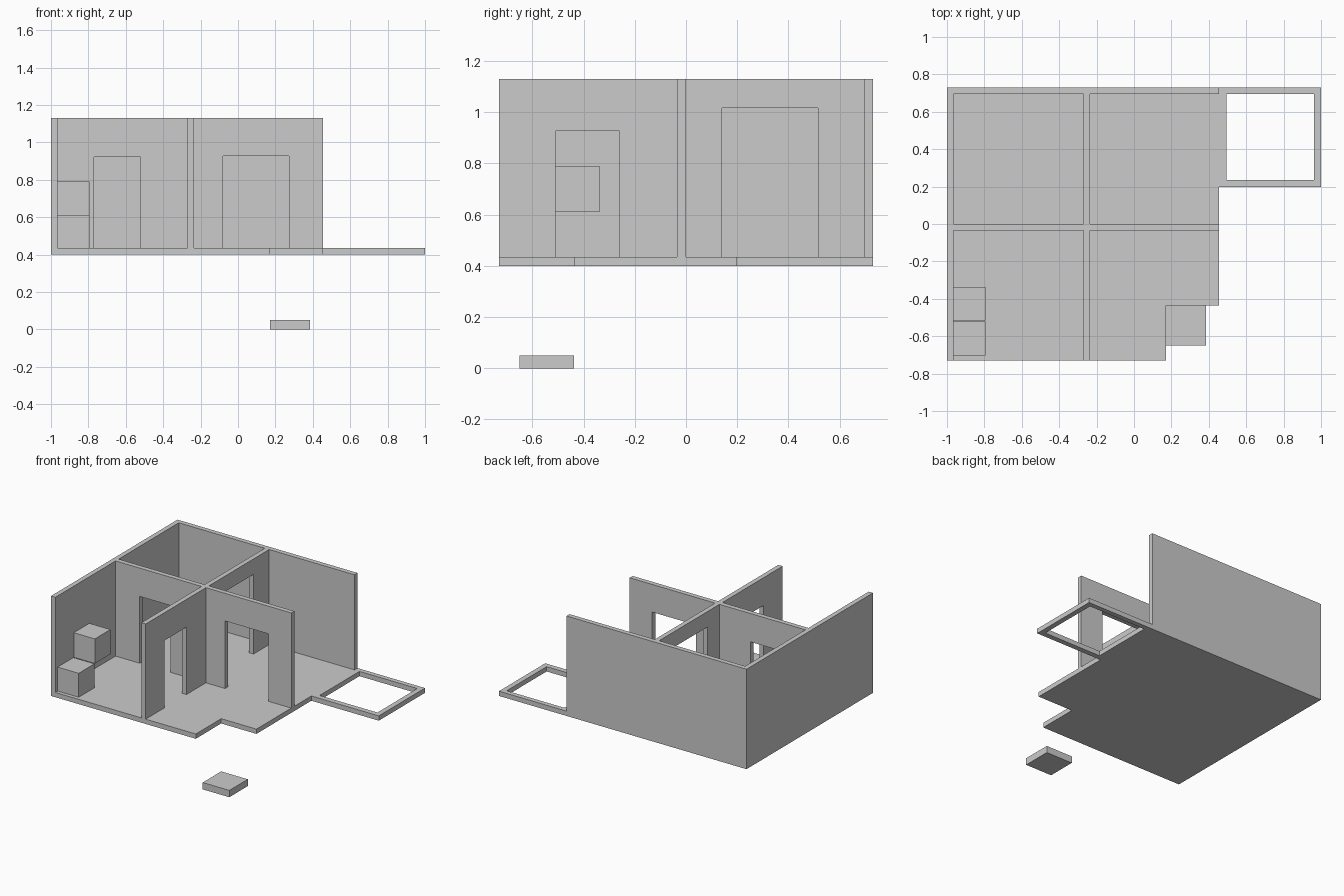
import bpy, bmesh
from mathutils import Vector

if "Cube" in bpy.data.objects:
    bpy.data.objects.remove(bpy.data.objects["Cube"])

FLOOR_Z, FLOOR_TOP, WALL_TOP = 0.40, 0.435, 1.13


def slab(name, outlines, lo, hi, remap=lambda u, v, w: (u, v, w)):
    """Filled outlines (first outer, rest holes) extruded from lo to hi."""
    cu = bpy.data.curves.new(name + "_profile", 'CURVE')
    cu.dimensions, cu.fill_mode, cu.extrude = '2D', 'BOTH', (hi - lo) / 2
    for pts in outlines:
        sp = cu.splines.new('POLY')
        sp.points.add(len(pts) - 1)
        for p, (u, v) in zip(sp.points, pts):
            p.co = (u, v, 0, 1)
        sp.use_cyclic_u = True
    tmp = bpy.data.objects.new(name + "_tmp", cu)
    bpy.context.collection.objects.link(tmp)
    dg = bpy.context.evaluated_depsgraph_get()
    me = bpy.data.meshes.new_from_object(tmp.evaluated_get(dg))
    bpy.data.objects.remove(tmp)
    bpy.data.curves.remove(cu)
    bm = bmesh.new()
    bm.from_mesh(me)
    for v in bm.verts:
        v.co = Vector(remap(v.co.x, v.co.y, v.co.z + (lo + hi) / 2))
    bmesh.ops.remove_doubles(bm, verts=bm.verts, dist=1e-4)
    bmesh.ops.recalc_face_normals(bm, faces=bm.faces)
    for f in bm.faces:
        f.smooth = False
    bm.to_mesh(me)
    bm.free()
    me.name = name
    ob = bpy.data.objects.new(name, me)
    bpy.context.collection.objects.link(ob)
    return ob


def rect(x0, x1, y0, y1):
    return [(x0, y0), (x1, y0), (x1, y1), (x0, y1)]


def wall(name, axis, start, end, lo, hi, door=()):
    """Upright wall along an axis; doors are (from, to, top) notches."""
    pts = [(start, FLOOR_TOP)]
    for a, b, top in door:
        pts += [(a, FLOOR_TOP), (a, top), (b, top), (b, FLOOR_TOP)]
    pts += [(end, FLOOR_TOP), (end, WALL_TOP), (start, WALL_TOP)]
    remap = (lambda u, v, w: (u, w, v)) if axis == 'x' else (lambda u, v, w: (w, u, v))
    slab(name, [pts], lo, hi, remap)


# Floor with the open terrace frame at the back right
slab("floor", [
    [(-1, -0.73), (0.17, -0.73), (0.17, -0.437), (0.455, -0.437),
     (0.455, 0.197), (1, 0.197), (1, 0.73), (-1, 0.73)],
    rect(0.495, 0.962, 0.235, 0.695)], FLOOR_Z, FLOOR_TOP)

# Outer walls
wall("left_wall", 'y', -0.73, 0.73, -1, -0.965)
wall("back_wall", 'x', -0.965, 0.455, 0.695, 0.73)

# Inner partitions with doorways
wall("cross_partition", 'x', -0.965, 0.455, -0.035, 0,
     [(-0.77, -0.52, 0.923), (-0.08, 0.273, 0.928)])
wall("front_partition", 'y', -0.73, -0.035, -0.27, -0.235, [(-0.51, -0.26, 0.927)])
wall("back_partition", 'y', 0, 0.695, -0.27, -0.235, [(0.14, 0.515, 1.017)])

# Cabinets against the left wall and the detached entry step
slab("lower_cabinet", [rect(-0.965, -0.795, -0.703, -0.521)], FLOOR_TOP, 0.61)
slab("upper_cabinet", [rect(-0.965, -0.795, -0.517, -0.337)], 0.61, 0.79)
slab("entry_step", [rect(0.17, 0.385, -0.65, -0.437)], 0, 0.05)
